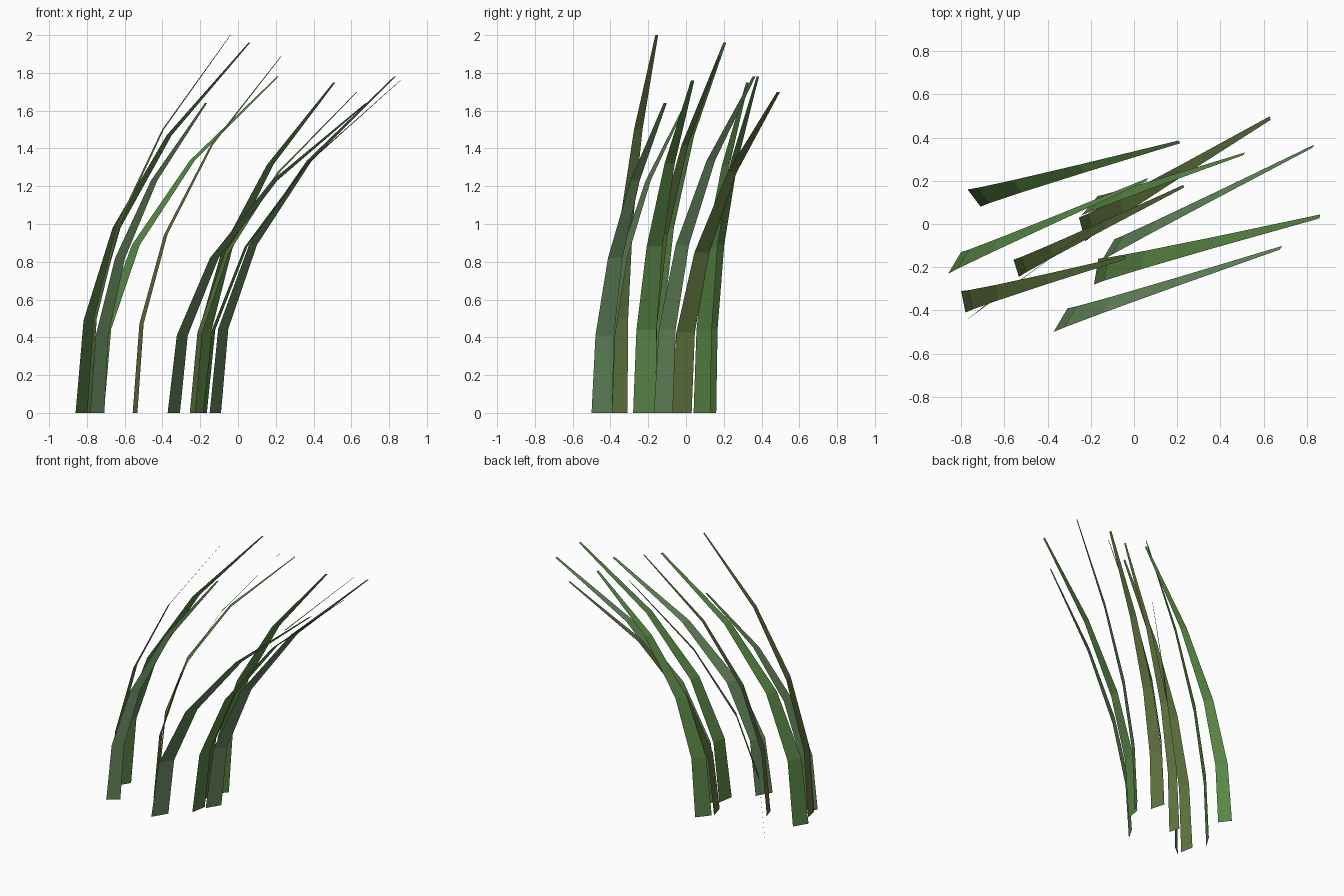
import bpy
from mathutils import Vector

if "Cube" in bpy.data.objects:
    bpy.data.objects.remove(bpy.data.objects["Cube"])

# Grass clump: flat tapered ribbons of four segments, all leaning the same way
SEGMENTS = 4
BEND = 2.25      # how late the blade curves over
TAPER = 0.85     # share of the width lost at the tip

COLORS = {
    "green": (0.10, 0.24, 0.06, 1),
    "olive": (0.12, 0.18, 0.05, 1),
    "bluish": (0.12, 0.23, 0.10, 1),
}
mats = {}
for name, col in COLORS.items():
    mats[name] = bpy.data.materials.new("grass_" + name)
    mats[name].diffuse_color = col

# root centre, base width vector, tip, colour
BLADES = [
    ((-0.740, 0.120), (0.060, -0.080), (0.21, 0.380, 1.78), "green"),
    ((-0.830, -0.180), (0.060, 0.100), (0.06, 0.205, 1.96), "green"),
    ((-0.790, -0.360), (0.020, -0.100), (-0.04, -0.155, 2.00), "olive"),
    ((-0.745, -0.420), (0.075, 0.060), (-0.17, 0.000, 1.64), "bluish"),
    ((-0.545, -0.205), (0.025, -0.080), (0.23, 0.175, 1.89), "olive"),
    ((-0.340, -0.445), (0.065, 0.110), (0.68, -0.110, 1.64), "bluish"),
    ((-0.175, -0.220), (0.020, 0.120), (0.86, 0.035, 1.76), "green"),
    ((-0.120, -0.120), (0.060, 0.100), (0.83, 0.360, 1.78), "bluish"),
    ((-0.240, -0.025), (0.030, -0.110), (0.63, 0.490, 1.70), "olive"),
    ((-0.205, 0.085), (0.075, 0.090), (0.51, 0.325, 1.75), "green"),
]


def grass_blade(name, root, width, tip, color):
    root, width, tip = Vector((*root, 0)), Vector((*width, 0)), Vector(tip)
    verts = []
    for i in range(SEGMENTS + 1):
        t = i / SEGMENTS
        center = root.lerp(tip, t ** BEND)
        center.z = tip.z * t
        half = width * 0.5 * (1 - TAPER * t ** 1.5)
        verts += [center - half, center + half]
    faces = [(2 * i, 2 * i + 1, 2 * i + 3, 2 * i + 2) for i in range(SEGMENTS)]
    mesh = bpy.data.meshes.new(name)
    mesh.from_pydata(verts, [], faces)
    mesh.materials.append(mats[color])
    obj = bpy.data.objects.new(name, mesh)
    bpy.context.collection.objects.link(obj)


for n, blade in enumerate(BLADES, 1):
    grass_blade(f"grass_blade_{n}", *blade)

for m in bpy.data.materials:
    if m.users and not m.is_grease_pencil:
        m.use_nodes = True
        m.node_tree.nodes["Principled BSDF"].inputs["Base Color"].default_value = m.diffuse_color
